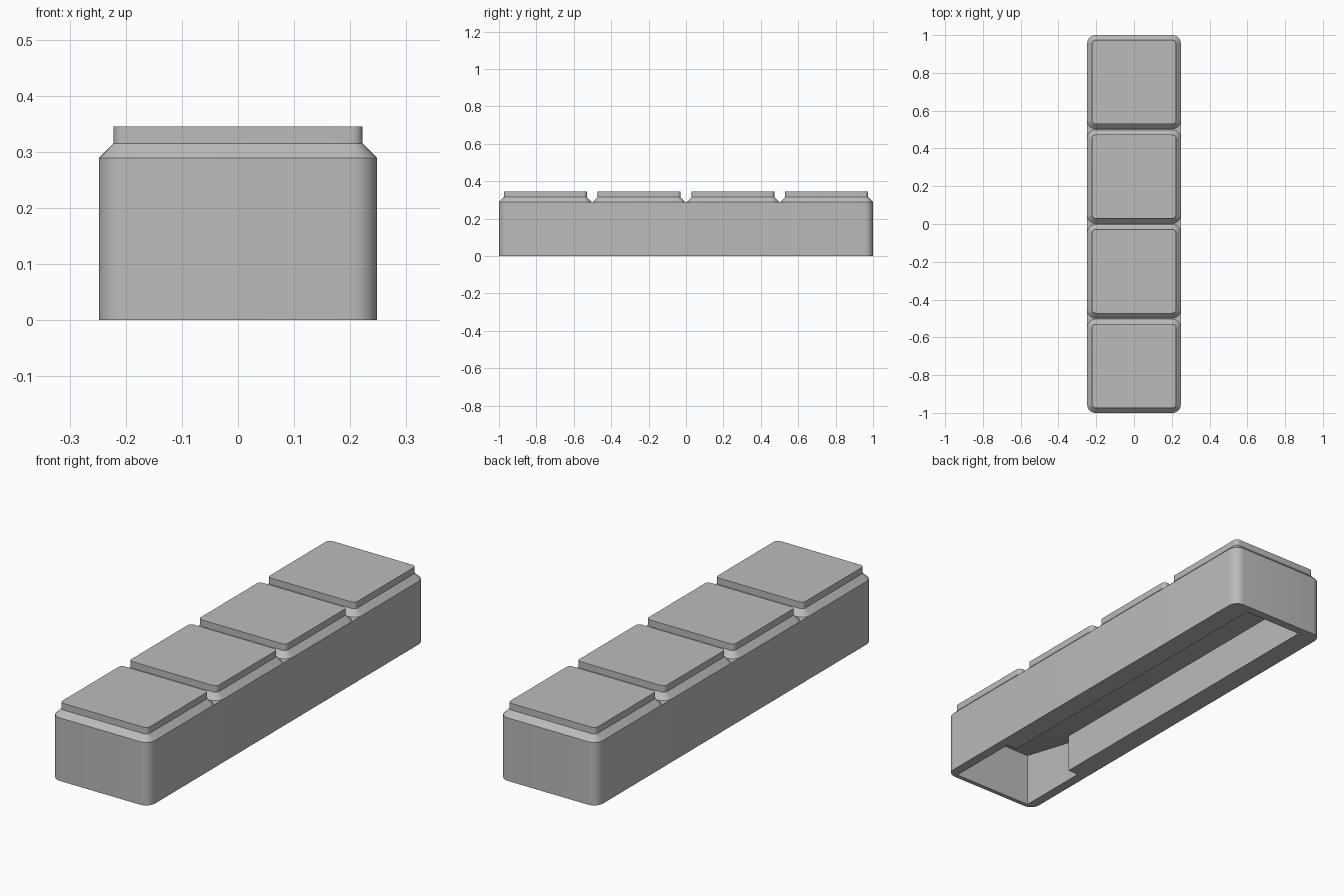
import bpy, bmesh, math

if "Cube" in bpy.data.objects:
    bpy.data.objects.remove(bpy.data.objects["Cube"], do_unlink=True)

grey = bpy.data.materials.new("plain grey")
grey.use_nodes = True
COLOUR = (0.5, 0.5, 0.5, 1)
grey.diffuse_color = COLOUR
grey.node_tree.nodes["Principled BSDF"].inputs["Base Color"].default_value = COLOUR

HALF_WIDTH, RADIUS = 0.248, 0.045
BODY_TOP, CHAMFER_TOP, FOOT_TOP = 0.289, 0.315, 0.345
PITCH = 0.5013


def rounded_rect(hx, hy, r, steps=8):
    """Outline of a rectangle with rounded corners."""
    pts = []
    for quarter, (sx, sy) in enumerate([(1, 1), (-1, 1), (-1, -1), (1, -1)]):
        for i in range(steps + 1):
            a = (quarter + i / steps) * math.pi / 2
            pts.append((sx * (hx - r) + r * math.cos(a), sy * (hy - r) + r * math.sin(a)))
    return pts


def make_object(name, bm):
    bmesh.ops.recalc_face_normals(bm, faces=bm.faces)
    mesh = bpy.data.meshes.new(name)
    bm.to_mesh(mesh)
    bm.free()
    mesh.materials.append(grey)
    obj = bpy.data.objects.new(name, mesh)
    bpy.context.collection.objects.link(obj)
    return obj


def loft(name, layers):
    """Stack rounded rectangles (half x, half y, radius, z) into a closed solid."""
    bm = bmesh.new()
    rings = [[bm.verts.new((x, y, z)) for x, y in rounded_rect(hx, hy, r)]
             for hx, hy, r, z in layers]
    for low, high in zip(rings, rings[1:]):
        for i in range(len(low)):
            j = (i + 1) % len(low)
            bm.faces.new((low[i], low[j], high[j], high[i]))
    bm.faces.new(rings[0][::-1])
    bm.faces.new(rings[-1])
    return make_object(name, bm)


def side_prism(name, half_x, profile):
    """Extrude a (y, z) profile across x."""
    bm = bmesh.new()
    face = bm.faces.new([bm.verts.new((-half_x, y, z)) for y, z in profile])
    out = bmesh.ops.extrude_face_region(bm, geom=[face])
    verts = [g for g in out["geom"] if isinstance(g, bmesh.types.BMVert)]
    bmesh.ops.translate(bm, verts=verts, vec=(2 * half_x, 0, 0))
    return make_object(name, bm)


def smooth(obj):
    bpy.ops.object.select_all(action="DESELECT")
    obj.select_set(True)
    bpy.context.view_layer.objects.active = obj
    bpy.ops.object.shade_smooth_by_angle(angle=math.radians(30))


# Long block
body = loft("body", [(HALF_WIDTH, 1, RADIUS, 0), (HALF_WIDTH, 1, RADIUS, BODY_TOP)])

# Underside: long channel and a wider front pocket with a sloping ceiling
cutters = [
    side_prism("channel_cutter", 0.15, [(-0.65, -0.1), (0.96, -0.1), (0.96, 0.177), (-0.65, 0.177)]),
    side_prism("pocket_cutter", 0.203, [(-0.98, -0.1), (-0.632, -0.1), (-0.632, 0.177), (-0.98, 0.25)]),
]
for cutter in cutters:
    cutter.hide_render = True
    mod = body.modifiers.new("hollow", "BOOLEAN")
    mod.operation, mod.solver, mod.object = "DIFFERENCE", "EXACT", cutter
    bpy.context.view_layer.objects.active = body
    bpy.ops.object.modifier_apply(modifier=mod.name)
for cutter in cutters:
    bpy.data.objects.remove(cutter, do_unlink=True)
smooth(body)

# Four stepped pads along the top
for i in range(4):
    pad = loft(f"pad_{i + 1}", [
        (HALF_WIDTH, HALF_WIDTH, RADIUS, BODY_TOP),
        (0.222, 0.222, 0.019, CHAMFER_TOP),
        (0.222, 0.222, 0.019, FOOT_TOP),
    ])
    pad.location.y = (i - 1.5) * PITCH
    smooth(pad)
